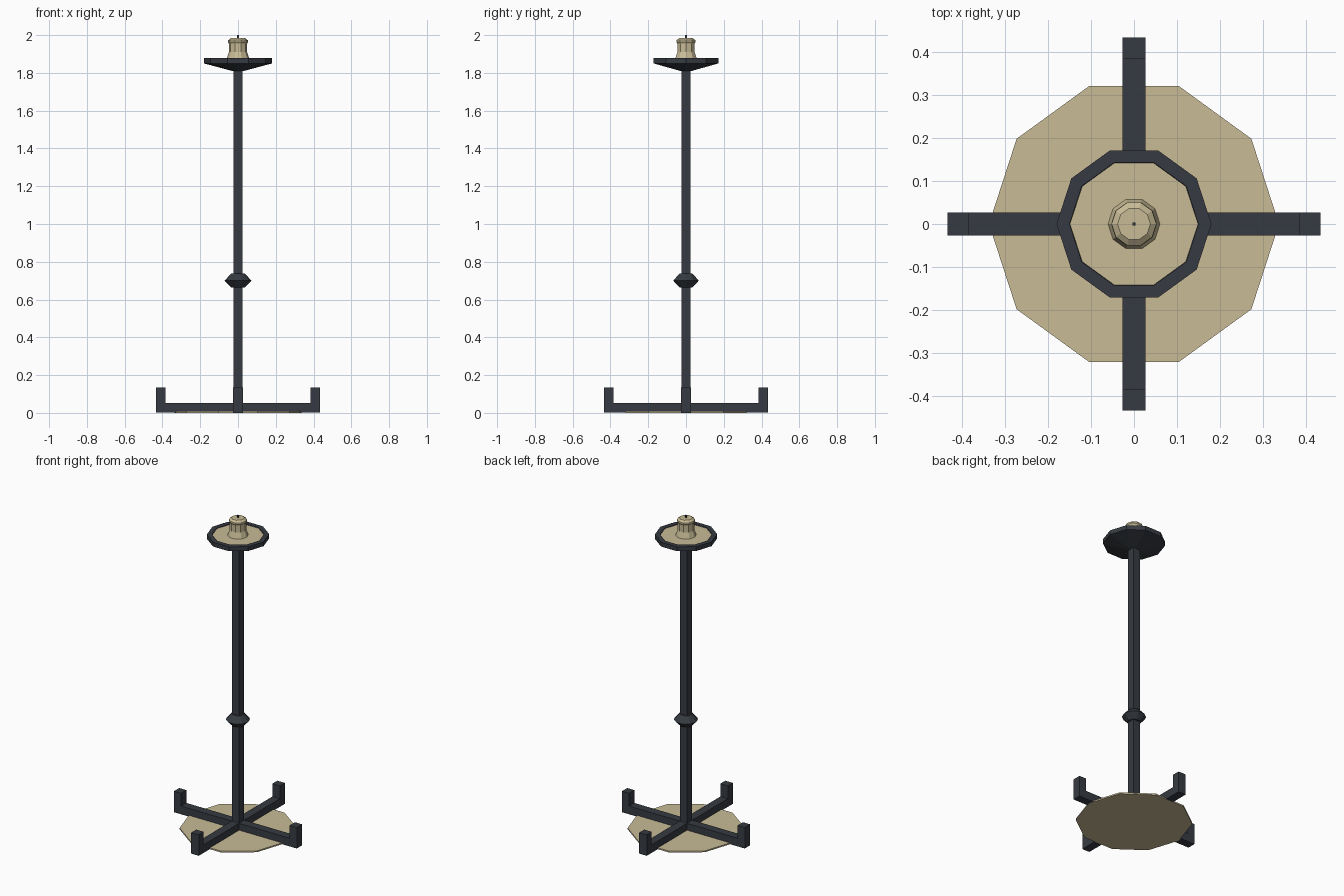
import bpy, bmesh
from math import cos, sin, pi
from mathutils import Matrix

if "Cube" in bpy.data.objects:
    bpy.data.objects.remove(bpy.data.objects["Cube"])


def material(name, rgb):
    m = bpy.data.materials.new(name)
    m.use_nodes = True
    m.diffuse_color = (*rgb, 1)
    m.node_tree.nodes["Principled BSDF"].inputs["Base Color"].default_value = (*rgb, 1)
    return m


IRON = material("dark iron", (0.037, 0.044, 0.054))
WAX = material("cream wax", (0.58, 0.50, 0.305))
SIDES = 10


def finish(name, bm, mat):
    bmesh.ops.recalc_face_normals(bm, faces=bm.faces)
    mesh = bpy.data.meshes.new(name)
    bm.to_mesh(mesh)
    bm.free()
    mesh.materials.append(mat)
    obj = bpy.data.objects.new(name, mesh)
    bpy.context.collection.objects.link(obj)
    return obj


def turned(name, profile, mat):
    """Ten-sided turned solid from (radius, height) pairs, capped at both ends."""
    bm = bmesh.new()
    rings = [[bm.verts.new((r * cos(2 * pi * i / SIDES), r * sin(2 * pi * i / SIDES), z))
              for i in range(SIDES)] for r, z in profile]
    for low, high in zip(rings, rings[1:]):
        for i in range(SIDES):
            j = (i + 1) % SIDES
            bm.faces.new((low[i], low[j], high[j], high[i]))
    bm.faces.new(rings[0])
    bm.faces.new(rings[-1])
    return finish(name, bm, mat)


def post(name, width, bottom, top, mat):
    """Square upright on the centre axis."""
    bm = bmesh.new()
    bmesh.ops.create_cube(bm, size=1)
    bmesh.ops.scale(bm, vec=(width, width, top - bottom), verts=bm.verts)
    bmesh.ops.translate(bm, vec=(0, 0, (top + bottom) / 2), verts=bm.verts)
    return finish(name, bm, mat)


# Wax pool on the floor
turned("floor_wax_pool", [(0.337, 0), (0.337, 0.009)], WAX)

# Four feet with upturned ends: an L profile extruded sideways, then spun
HALF = 0.0265
foot_outline = [(0, 0.001), (0.433, 0.001), (0.433, 0.135), (0.383, 0.135),
                (0.383, 0.053), (0, 0.053)]
for k, side in enumerate(("left", "back", "right", "front")):
    bm = bmesh.new()
    face = bm.faces.new([bm.verts.new((x, -HALF, z)) for x, z in foot_outline])
    new = bmesh.ops.extrude_face_region(bm, geom=[face])["geom"]
    bmesh.ops.translate(bm, vec=(0, 2 * HALF, 0),
                        verts=[v for v in new if isinstance(v, bmesh.types.BMVert)])
    bm.transform(Matrix.Rotation(k * pi / 2, 4, "Z"))
    finish(side + "_foot", bm, IRON)

# Stem and its knob
post("stem", 0.05, 0.04, 1.83, IRON)
turned("stem_knob", [(0.037, 0.665), (0.071, 0.7), (0.037, 0.737)], IRON)

# Drip dish with a recessed floor, filled with wax
turned("drip_dish", [(0.03, 1.81), (0.18, 1.85), (0.18, 1.878),
                     (0.15, 1.878), (0.146, 1.866)], IRON)
turned("dish_wax", [(0.148, 1.867), (0.149, 1.874)], WAX)

# Candle stub with a flared foot and soft lip
turned("candle", [(0.061, 1.872), (0.048, 1.91), (0.048, 1.955), (0.053, 1.963),
                  (0.052, 1.973), (0.038, 1.984)], WAX)
post("wick", 0.008, 1.975, 2.0, IRON)
